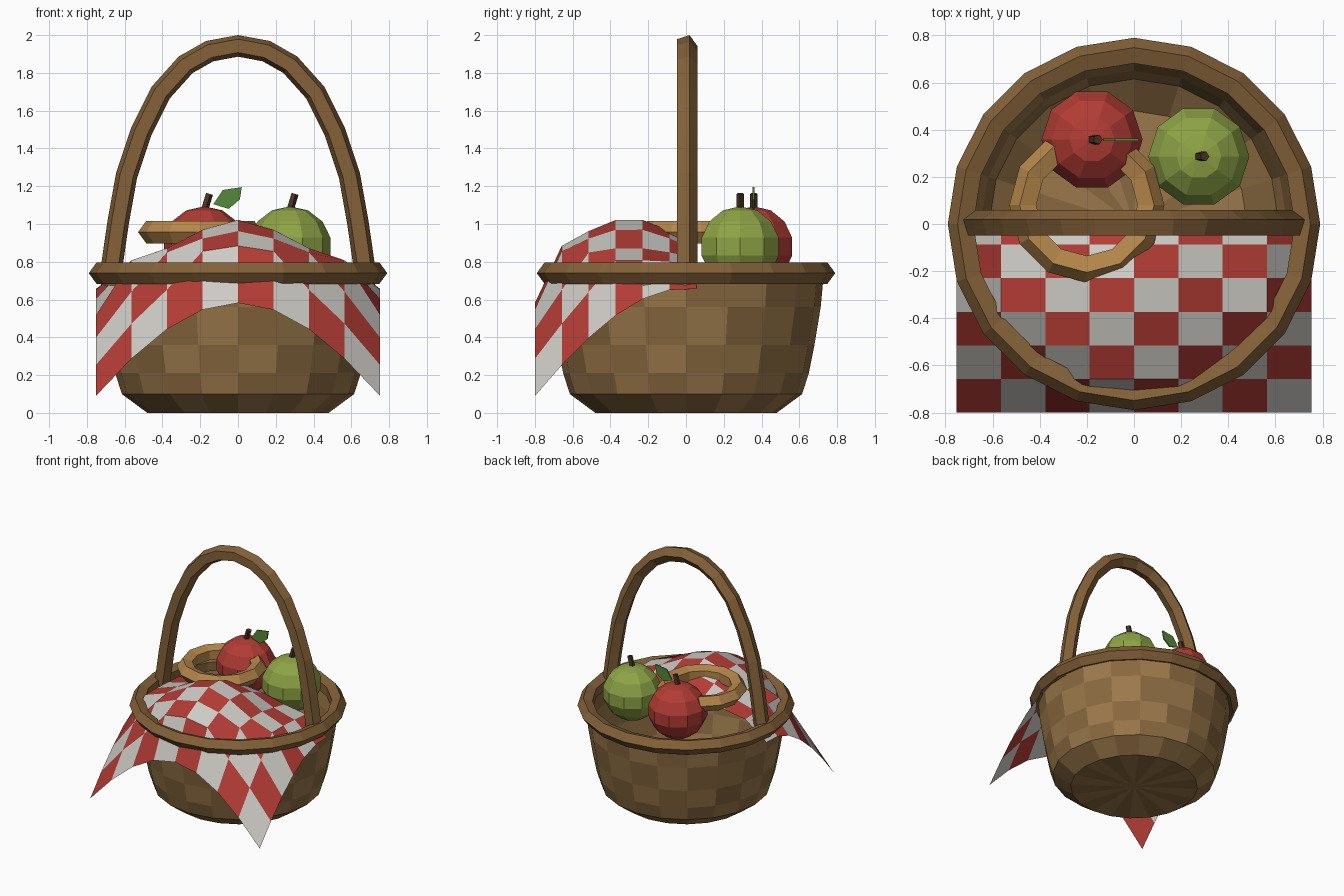
import bpy, bmesh
from math import sin, cos, pi, hypot, exp
from mathutils import Vector, Matrix

if "Cube" in bpy.data.objects:
    bpy.data.objects.remove(bpy.data.objects["Cube"])


def material(name, rgb):
    m = bpy.data.materials.new(name)
    m.diffuse_color = (*rgb, 1)
    m.use_nodes = True
    m.node_tree.nodes["Principled BSDF"].inputs["Base Color"].default_value = m.diffuse_color
    return m


WICKER = material("wicker_light", (0.33, 0.19, 0.07))
WICKER_DARK = material("wicker_dark", (0.25, 0.14, 0.05))
WOOD = material("wood", (0.23, 0.12, 0.04))
BREAD = material("bread", (0.46, 0.24, 0.07))
RED = material("red", (0.45, 0.045, 0.035))
WHITE = material("white", (0.62, 0.60, 0.56))
GREEN = material("green", (0.27, 0.37, 0.06))
LEAF = material("leaf_green", (0.09, 0.25, 0.04))
STEM = material("stem_brown", (0.07, 0.035, 0.015))


def build(name, verts, faces, mats, indices=None, fix=True):
    me = bpy.data.meshes.new(name)
    me.from_pydata([tuple(v) for v in verts], [], faces)
    for m in mats:
        me.materials.append(m)
    if indices:
        me.polygons.foreach_set("material_index", indices)
    if fix:
        bm = bmesh.new()
        bm.from_mesh(me)
        bmesh.ops.recalc_face_normals(bm, faces=bm.faces)
        bm.to_mesh(me)
        bm.free()
    ob = bpy.data.objects.new(name, me)
    bpy.context.collection.objects.link(ob)
    return ob


def sweep(name, frames, radius, sides, closed, mat):
    """Tube through (centre, u, v) frames with a polygon section."""
    verts = [c + radius * (cos(2 * pi * k / sides) * u + sin(2 * pi * k / sides) * v)
             for c, u, v in frames for k in range(sides)]
    n = len(frames)
    faces = []
    for i in range(n if closed else n - 1):
        a, b = i * sides, (i + 1) % n * sides
        for k in range(sides):
            l = (k + 1) % sides
            faces.append((a + k, b + k, b + l, a + l))
    if not closed:
        faces += [tuple(range(sides)), tuple(range((n - 1) * sides, n * sides))]
    return build(name, verts, faces, [mat])


def ring(name, centre, major, minor, segments, mat):
    frames = []
    for i in range(segments):
        t = 2 * pi * i / segments
        u = Vector((cos(t), sin(t), 0))
        frames.append((Vector(centre) + major * u, u, Vector((0, 0, 1))))
    return sweep(name, frames, minor, 5, True, mat)


# Woven basket body: open checkered bowl with a fan floor
N = 20
profile = [(0.48, 0), (0.615, 0.10), (0.65, 0.21), (0.68, 0.36), (0.713, 0.56), (0.73, 0.74)]
verts = [(r * cos(2 * pi * i / N), r * sin(2 * pi * i / N), z) for r, z in profile for i in range(N)]
verts.append((0, 0, 0))
faces, idx = [], []
for i in range(N):
    k = (i + 1) % N
    faces.append((len(verts) - 1, k, i))
    idx.append(i % 2)
    for j in range(len(profile) - 1):
        faces.append((j * N + i, j * N + k, (j + 1) * N + k, (j + 1) * N + i))
        idx.append((i + j + 1) % 2)
build("basket_body", verts, faces, [WICKER, WICKER_DARK], idx, fix=False)

# Rim and bread ring
ring("basket_rim", (0, 0, 0.74), 0.73, 0.06, N, WOOD)
ring("bread_ring", (-0.2, 0.08, 0.957), 0.266, 0.063, 12, BREAD)

# Arched handle
half = [(0.675, 0.73), (0.635, 1.005), (0.59, 1.257), (0.513, 1.487),
        (0.41, 1.695), (0.277, 1.843), (0.15, 1.915)]
path = half + [(0, 1.943)] + [(-x, z) for x, z in reversed(half)]
frames = []
for i, (x, z) in enumerate(path):
    p, q = path[max(i - 1, 0)], path[min(i + 1, len(path) - 1)]
    normal = Vector((q[1] - p[1], 0, p[0] - q[0])).normalized()
    frames.append((Vector((x, 0, z)), Vector((0, 1, 0)), normal))
sweep("basket_handle", frames, 0.06, 5, False, WOOD)

# Checkered cloth: a bump inside the rim, hanging down outside it
COLS, ROWS = 8, 6


def cloth_point(i, j):
    x = -0.753 + 1.506 * i / COLS
    y = -0.8 + 0.855 * j / ROWS
    r = hypot(x, y)
    z = 0.78 - 1.65 * max(0, r - 0.68)
    if r < 0.7:
        z += 0.25 * exp(-(x * x + (y + 0.3) ** 2) / 0.146)
    return x, y, z


verts = [cloth_point(i, j) for j in range(ROWS + 1) for i in range(COLS + 1)]
faces, idx = [], []
for j in range(ROWS):
    for i in range(COLS):
        a = j * (COLS + 1) + i
        faces.append((a, a + 1, a + COLS + 2, a + COLS + 1))
        idx.append((i + j) % 2)
build("checkered_cloth", verts, faces, [RED, WHITE], idx, fix=False)


# Apples with leaning stems
def apple(name, x, y, mat):
    bm = bmesh.new()
    bmesh.ops.create_uvsphere(bm, u_segments=10, v_segments=7, radius=0.22)
    bmesh.ops.scale(bm, vec=(1, 1, 0.97), verts=bm.verts)
    bmesh.ops.rotate(bm, matrix=Matrix.Rotation(pi / 10, 3, 'Z'), verts=bm.verts)
    bmesh.ops.translate(bm, vec=(x, y, 0.88), verts=bm.verts)
    me = bpy.data.meshes.new(name)
    bm.to_mesh(me)
    bm.free()
    me.materials.append(mat)
    bpy.context.collection.objects.link(bpy.data.objects.new(name, me))
    u, v = Vector((1, 0, -0.3)).normalized(), Vector((0, 1, 0))
    sweep(name + "_stem", [(Vector((x - 0.005, y, 1.06)), u, v),
                           (Vector((x + 0.025, y, 1.16)), u, v)], 0.021, 5, False, STEM)


apple("red_apple", -0.178, 0.358, RED)
apple("green_apple", 0.275, 0.287, GREEN)

# Leaf beside the red apple's stem
outline = [(-0.13, 1.105), (-0.05, 1.08), (0.01, 1.13), (0.02, 1.195), (-0.08, 1.18)]
n = len(outline)
verts = [(x, y, z) for y in (0.353, 0.363) for x, z in outline]
faces = [tuple(range(n)), tuple(range(n, 2 * n))]
faces += [(k, (k + 1) % n, (k + 1) % n + n, k + n) for k in range(n)]
build("apple_leaf", verts, faces, [LEAF])
